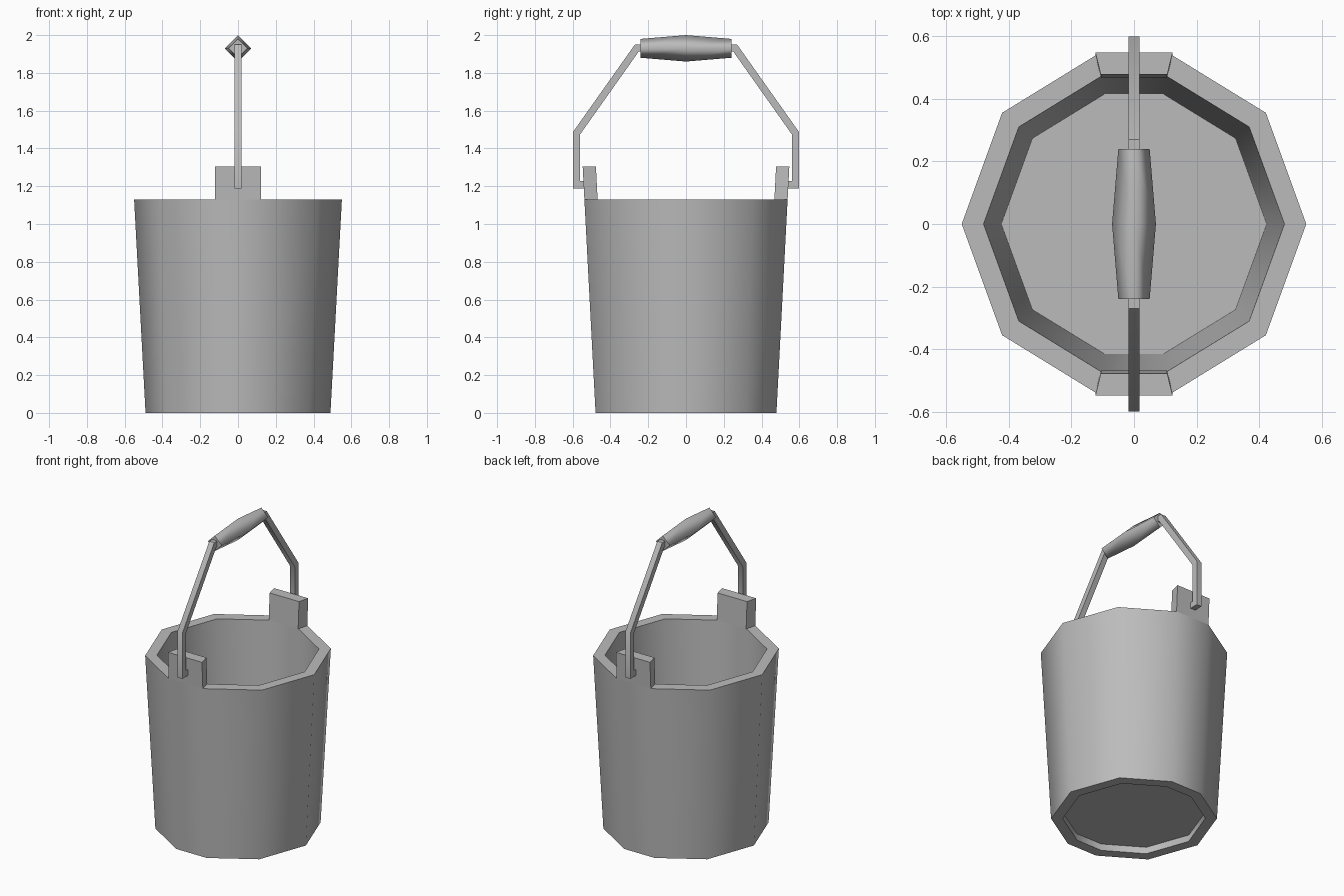
import bpy
import bmesh
from math import radians
from mathutils import Vector

cube = bpy.data.objects.get("Cube")
if cube:
    bpy.data.objects.remove(cube, do_unlink=True)

grey = bpy.data.materials.new("plain_grey")
grey.use_nodes = True
grey.diffuse_color = (0.5, 0.5, 0.5, 1)
grey.node_tree.nodes["Principled BSDF"].inputs["Base Color"].default_value = (0.5, 0.5, 0.5, 1)


def loft(name, rings, closed=False, angle=50):
    """Skin a list of equal-length point rings; cap the ends unless closed."""
    bm = bmesh.new()
    loops = [[bm.verts.new(p) for p in ring] for ring in rings]
    pairs = list(zip(loops, loops[1:]))
    if closed:
        pairs.append((loops[-1], loops[0]))
    else:
        bm.faces.new(loops[0])
        bm.faces.new(loops[-1])
    for a, b in pairs:
        for i in range(len(a)):
            j = (i + 1) % len(a)
            bm.faces.new((a[i], a[j], b[j], b[i]))
    bmesh.ops.recalc_face_normals(bm, faces=bm.faces)
    mesh = bpy.data.meshes.new(name)
    bm.to_mesh(mesh)
    bm.free()
    mesh.materials.append(grey)
    ob = bpy.data.objects.new(name, mesh)
    bpy.context.collection.objects.link(ob)
    bpy.ops.object.select_all(action="DESELECT")
    ob.select_set(True)
    bpy.context.view_layer.objects.active = ob
    bpy.ops.object.shade_smooth_by_angle(angle=radians(angle))
    return ob


# Ten-sided outline, mirrored from one quarter
quarter = [(0.55, 0), (0.421, 0.355), (0.123, 0.538)]
half = quarter + [(-x, y) for x, y in reversed(quarter)]
outline = half + [(x, -y) for x, y in reversed(half[1:-1])]


def ring(scale, z):
    return [(x * scale, y * scale, z) for x, y in outline]


# Tapered bucket wall and recessed floor
RIM, TOP = 1.13, 1.305
loft("bucket_wall", [ring(0.89, 0), ring(1, RIM), ring(0.873, RIM), ring(0.765, 0)], closed=True)
loft("bucket_floor", [ring(0.772, 0.045), ring(0.774, 0.055)])

for side, word in ((-1, "front"), (1, "back")):
    # Lug rising from the rim
    loft(word + "_lug", [
        [(x, y * side, z) for x, y in ((-0.123, o), (0.123, o), (0.106, i), (-0.106, i))]
        for z, o, i in ((RIM, 0.538, 0.468), (TOP, 0.547, 0.477))], angle=30)

    # Square wire bent from the lug up to the grip
    path = [Vector((0, y * side, z)) for y, z in
            ((0.50, 1.208), (0.58, 1.208), (0.58, 1.48), (0.26, 1.932), (0.2, 1.932))]
    rings = []
    for k, p in enumerate(path):
        before = (p - path[k - 1]).normalized() if k else None
        after = (path[k + 1] - p).normalized() if k < len(path) - 1 else None
        a, b = before or after, after or before
        bend = (a + b).normalized()
        across = Vector((1, 0, 0)).cross(bend) / bend.dot(a) * 0.019
        x = Vector((0.018, 0, 0))
        rings.append([p + x + across, p - x + across, p - x - across, p + x - across])
    loft(word + "_handle_wire", rings, angle=50)

# Four-sided grip, thickest in the middle
loft("handle_grip", [
    [(r, y, 1.93), (0, y, 1.93 + r), (-r, y, 1.93), (0, y, 1.93 - r)]
    for y, r in ((-0.24, 0.05), (0, 0.07), (0.24, 0.05))], angle=30)

# Soften the grip sides, keeping its end caps flat
grip = bpy.data.objects["handle_grip"].data
for face in grip.polygons:
    face.use_smooth = abs(face.normal.y) < 0.9
sharp = {key for f in grip.polygons if not f.use_smooth for key in f.edge_keys}
for edge in grip.edges:
    edge.use_edge_sharp = edge.key in sharp
